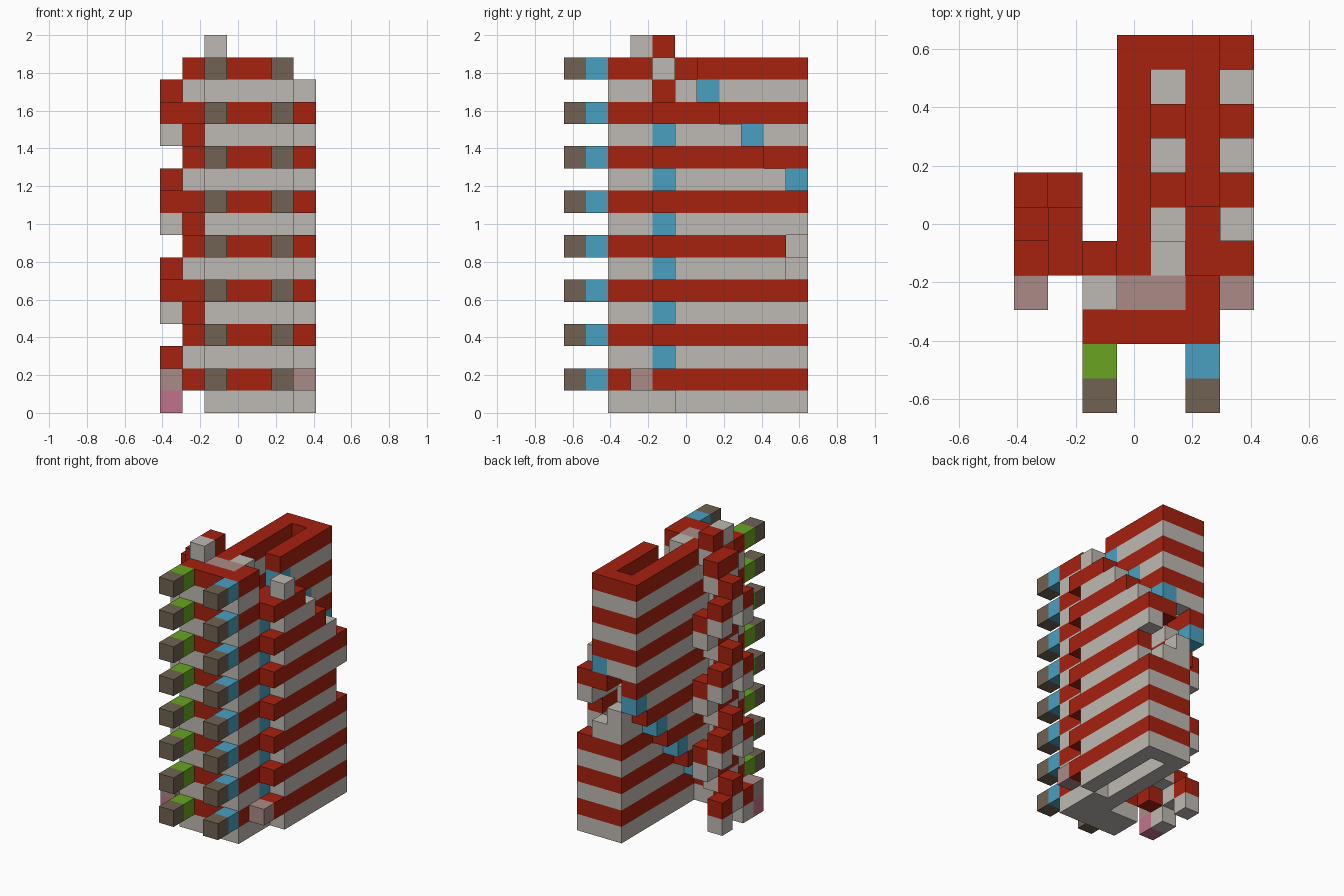
import bpy
import bmesh
from mathutils import Vector

if "Cube" in bpy.data.objects:
    bpy.data.objects.remove(bpy.data.objects["Cube"], do_unlink=True)

S = 2 / 17                      # size of one block
TOP = 15                        # highest full layer
COLOURS = {
    "red": (0.38, 0.015, 0.0045),
    "stone": (0.515, 0.485, 0.445),
    "brown": (0.16, 0.122, 0.084),
    "blue": (0.069, 0.352, 0.527),
    "green": (0.138, 0.366, 0.015),
    "dusty_rose": (0.402, 0.258, 0.238),
    "pink": (0.527, 0.171, 0.254),
}
mats = {}
for name, rgb in COLOURS.items():
    m = bpy.data.materials.new(name)
    m.use_nodes = True
    m.diffuse_color = (*rgb, 1)
    bsdf = next(n for n in m.node_tree.nodes if n.type == "BSDF_PRINCIPLED")
    bsdf.inputs["Base Color"].default_value = (*rgb, 1)
    bsdf.inputs["Roughness"].default_value = 0.9
    mats[name] = m

parts = {}                      # part name -> {block: colour}


def put(part, x, y, layers, colour=None):
    """Stack blocks; without a colour the layers are striped stone and red."""
    cells = parts.setdefault(part, {})
    for z in layers:
        cells[x, y, z] = colour or ("red" if z % 2 else "stone")


def column(part, x, y, low, high):
    put(part, x, y, range(low, high + 1))


# Front block, with its landing at the top
for x in range(2, 6):
    column("front_wall", x, 2, 0, TOP)
column("front_wall", 2, 3, 0, TOP - 1)
column("front_wall", 5, 3, 0, TOP)
for x in (3, 4):
    column("front_landing", x, 3, 0, TOP - 1)
    put("front_landing", x, 3, [TOP], "dusty_rose")
put("front_landing", 4, 4, [TOP - 1], "red")
put("front_landing", 4, 4, [TOP], "stone")
put("top_step", 2, 3, [TOP + 1], "stone")
put("top_step", 2, 4, [TOP + 1], "red")
put("top_step", 2, 4, [TOP], "stone")

# Pegs on the front
for x, inner in ((2, "green"), (5, "blue")):
    for z in range(1, 16, 2):
        put("front_pegs", x, 1, [z], inner)
        put("front_pegs", x, 0, [z], "brown")

# Upper wall whose underside climbs toward the back
for y in range(4, 11):
    column("upper_wall_right", 3, y, y - 2, TOP)
    if y % 2 == 0:
        put("upper_wall_right", 3, y, [y - 2], "blue")

# Inner stair over the lower wall
for y in range(4, 10):
    column("inner_stair", 4, y, 0, 17 - y)

# Upper wall whose underside falls toward the back, over a hollow core
for y in range(6, 10):
    column("upper_wall_left", 5, y, 18 - y, TOP)
    if y % 2 == 0:
        put("upper_wall_left", 5, y, [20 - y], "blue")
put("upper_wall_left", 5, 5, [12, 13])
column("window_column", 5, 4, 0, 13)
put("window_column", 5, 4, range(2, 13, 2), "blue")

# Outer wall with a stepped top
for y in range(5, 10):
    column("outer_wall", 6, y, 0, 19 - y)

# Back wall with the turning stair cut through it
column("back_wall", 6, 10, 0, 5)
column("back_wall", 6, 10, 8, 9)
column("back_wall", 5, 10, 0, 6)
column("back_wall", 5, 10, 9, TOP)
put("back_wall", 5, 10, [10], "blue")
column("back_wall", 4, 10, 0, 6)
put("back_wall", 4, 10, [7], "stone")
column("back_wall", 4, 10, 10, TOP)

# Side blocks beside the outer wall
put("side_pegs", 6, 4, range(1, 14, 2))
put("side_pegs", 6, 3, [1], "dusty_rose")

# Spiral stair: each step is a red block on a stone block
SPIRAL = (((0, 4), 0), ((0, 6), 0), ((0, 5), 1),
          ((1, 4), 2), ((1, 5), 2), ((1, 6), 3))
for (x, y), start in SPIRAL:
    for z in range(start, TOP, 4):
        put("spiral_stair", x, y, [z], "stone")
        put("spiral_stair", x, y, [z + 1], "red")
put("spiral_stair", 1, 4, range(1, 14, 4), "red")
put("entry_step", 0, 3, [0], "pink")
put("entry_step", 0, 3, [1], "dusty_rose")

# Turn every part into a mesh that keeps only its outer faces
filled = set().union(*parts.values())
origin = Vector((-3.5, -5.5, 0))
for part, cells in parts.items():
    bm = bmesh.new()
    names = sorted(set(cells.values()))
    for cell, colour in cells.items():
        for axis in range(3):
            for side in (0, 1):
                near = list(cell)
                near[axis] += 2 * side - 1
                if tuple(near) in filled:
                    continue
                u, v = (axis + 1) % 3, (axis + 2) % 3
                ring = ((0, 0), (1, 0), (1, 1), (0, 1))
                verts = []
                for a, b in (ring if side else reversed(ring)):
                    p = Vector(cell)
                    p[axis] += side
                    p[u] += a
                    p[v] += b
                    verts.append(bm.verts.new((p + origin) * S))
                bm.faces.new(verts).material_index = names.index(colour)
    bmesh.ops.remove_doubles(bm, verts=bm.verts, dist=0.001)
    mesh = bpy.data.meshes.new(part)
    bm.to_mesh(mesh)
    bm.free()
    for n in names:
        mesh.materials.append(mats[n])
    bpy.context.collection.objects.link(bpy.data.objects.new(part, mesh))
